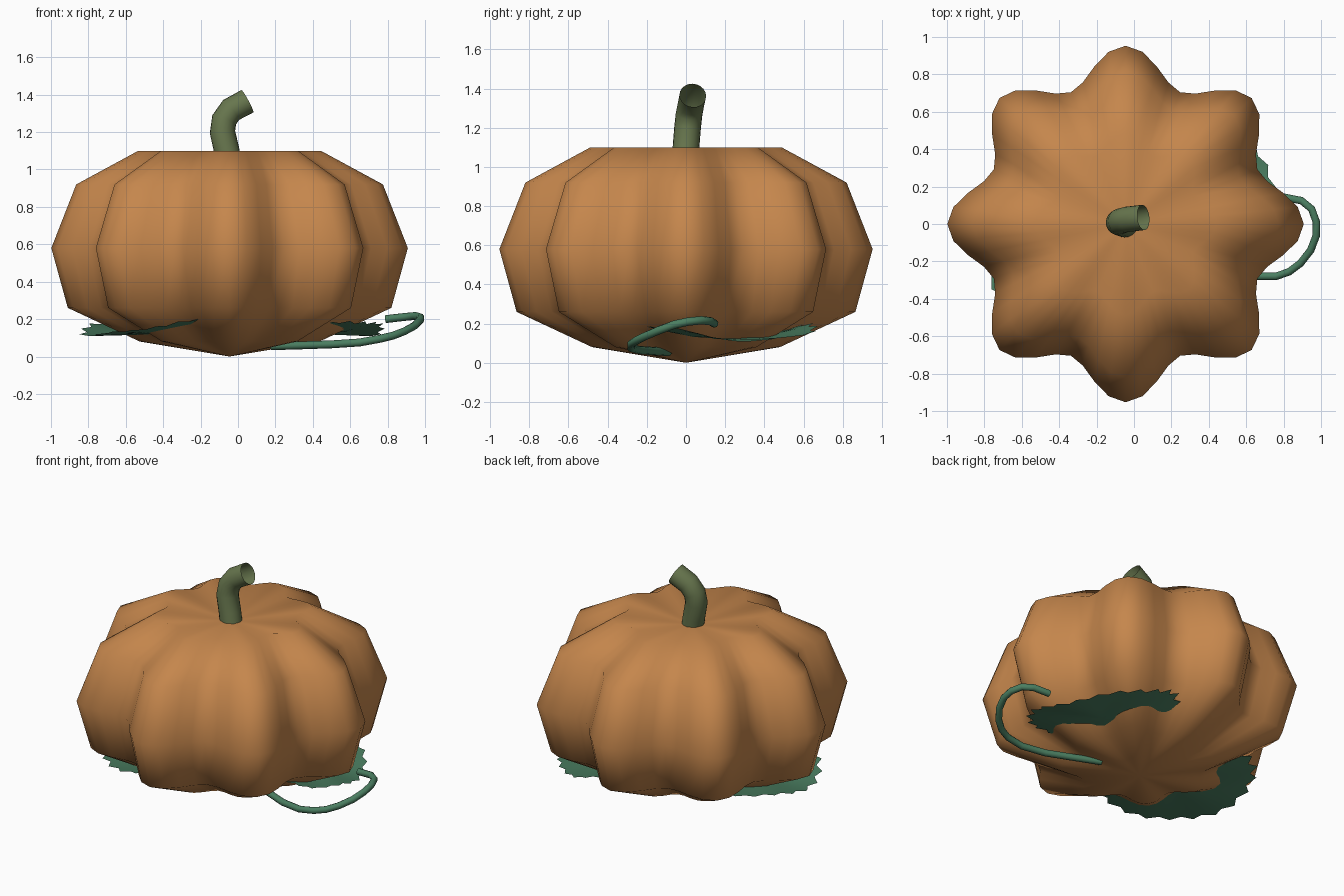
import bpy, bmesh, math
from mathutils import Vector

if "Cube" in bpy.data.objects:
    bpy.data.objects.remove(bpy.data.objects["Cube"])


def material(name, rgb):
    m = bpy.data.materials.new(name)
    m.diffuse_color = (*rgb, 1)
    m.use_nodes = True
    m.node_tree.nodes["Principled BSDF"].inputs["Base Color"].default_value = m.diffuse_color
    return m


ORANGE = material("pumpkin_orange", (0.56, 0.24, 0.073))
OLIVE = material("stem_olive", (0.135, 0.18, 0.075))
GREEN = material("leaf_green", (0.07, 0.21, 0.12))


def finish(bm, name, mat, smooth=True):
    bmesh.ops.recalc_face_normals(bm, faces=bm.faces)
    me = bpy.data.meshes.new(name)
    bm.to_mesh(me)
    bm.free()
    me.materials.append(mat)
    for p in me.polygons:
        p.use_smooth = smooth
    ob = bpy.data.objects.new(name, me)
    bpy.context.collection.objects.link(ob)
    return ob


def skin(bm, rings):
    """Join neighbouring closed rings of vertices with quads."""
    for a, b in zip(rings, rings[1:]):
        n = len(a)
        for i in range(n):
            j = (i + 1) % n
            bm.faces.new((a[i], a[j], b[j], b[i]))


def fan(bm, ring, point):
    c = bm.verts.new(point)
    for i in range(len(ring)):
        bm.faces.new((ring[i], ring[(i + 1) % len(ring)], c))


# Pumpkin body: a coarse profile swept round eight ribs
CX = -0.045
SEG = 64
PROFILE = [(0.48, 0.08), (0.865, 0.26), (0.953, 0.58), (0.82, 0.92), (0.488, 1.10)]
bm = bmesh.new()
rings = []
for r, z in PROFILE:
    ring = []
    for i in range(SEG):
        a = math.tau * i / SEG
        k = r * (0.9 + 0.1 * math.cos(8 * a))
        ring.append(bm.verts.new((CX + k * math.cos(a), k * math.sin(a), z)))
    rings.append(ring)
skin(bm, rings)
fan(bm, rings[0], (CX, 0, 0))
fan(bm, rings[-1], (CX, 0, 1.04))
finish(bm, "pumpkin_body", ORANGE)


def tube(name, path, radius, sides, mat):
    """Open tube following a list of points."""
    pts = [Vector(p) for p in path]
    bm = bmesh.new()
    rings = []
    for i, p in enumerate(pts):
        t = (pts[min(i + 1, len(pts) - 1)] - pts[max(i - 1, 0)]).normalized()
        # Stable side direction, never parallel to either path
        ref = Vector((0, 1, 0)) if name == "stem" else Vector((0, 0, 1))
        u = (ref - t * ref.dot(t)).normalized()
        v = t.cross(u)
        rings.append([bm.verts.new(p + radius * (u * math.cos(a) + v * math.sin(a)))
                      for a in (math.tau * k / sides for k in range(sides))])
    skin(bm, rings)
    return finish(bm, name, mat)


# Bent hollow stem
tube("stem", [(-0.045, -0.005, 1.02), (-0.06, 0, 1.1), (-0.083, 0.008, 1.2),
              (-0.074, 0.015, 1.265), (-0.037, 0.025, 1.318), (0.05, 0.035, 1.365)],
     0.068, 20, OLIVE)

# Curling vine
tube("vine", [(0.18, -0.09, 0.055), (0.35, -0.17, 0.06), (0.5, -0.24, 0.065),
              (0.65, -0.28, 0.075), (0.76, -0.28, 0.095), (0.83, -0.255, 0.112),
              (0.89, -0.21, 0.135), (0.945, -0.14, 0.165), (0.975, -0.06, 0.195),
              (0.975, 0.01, 0.21), (0.95, 0.08, 0.217), (0.895, 0.125, 0.212),
              (0.79, 0.145, 0.2)], 0.021, 10, GREEN)


def leaf(name, start, end, width, teeth=22):
    """Serrated oval sheet whose two ends lift upward."""
    a, b = Vector(start), Vector(end)
    mid, axis = (a + b) / 2, (b - a) / 2
    side = Vector((axis.y, -axis.x)).normalized() * width
    bm = bmesh.new()
    rings = []
    for scale in (0.45, 0.8, 1.0):
        ring = []
        for i in range(teeth * 2):
            t = math.tau * i / (teeth * 2)
            k = scale * (0.91 if scale == 1 and i % 2 else 1)
            s, w = k * math.cos(t), k * math.sin(t)
            p = mid + axis * s + side * w
            z = 0.12 + 0.075 * s * s - 0.008 * w + 0.008 * scale * math.cos(5 * t)
            ring.append(bm.verts.new((p.x, p.y, z)))
        rings.append(ring)
    skin(bm, rings)
    fan(bm, rings[0], (mid.x, mid.y, 0.12))
    return finish(bm, name, GREEN)


# Leaves tucked under the body on two opposite sides
leaf("right_leaf", (0.68, -0.19), (0.19, 0.65), 0.29)
leaf("left_leaf", (-0.62, 0.37), (-0.20, -0.60), 0.42)
